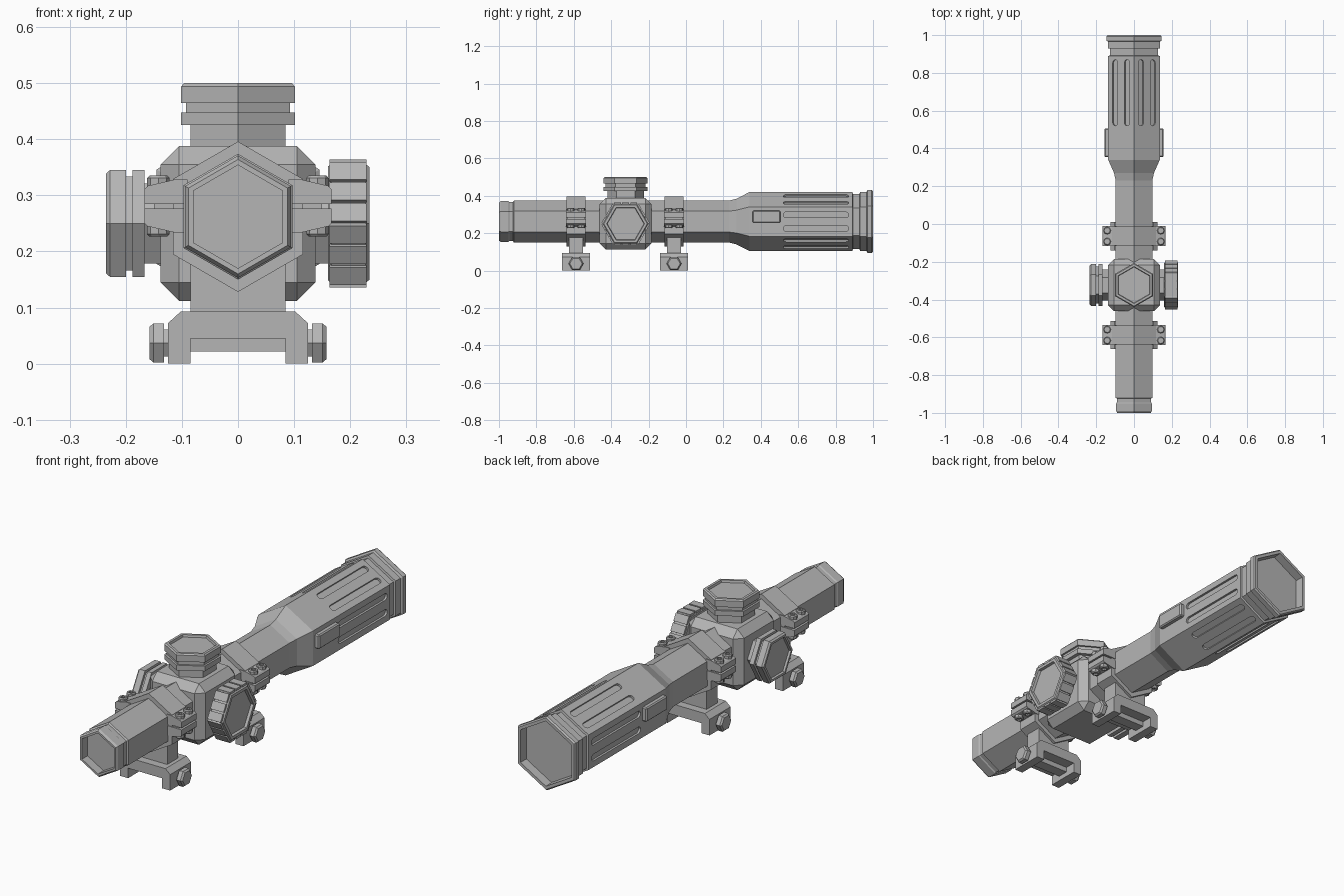
import bpy, bmesh, math
from mathutils import Vector, Matrix

if "Cube" in bpy.data.objects:
    bpy.data.objects.remove(bpy.data.objects["Cube"], do_unlink=True)

metal = bpy.data.materials.new("grey_metal")
GREY = (0.46, 0.46, 0.46, 1)
metal.diffuse_color = GREY
metal.use_nodes = True
metal.node_tree.nodes["Principled BSDF"].inputs["Base Color"].default_value = GREY

X, Y, Z = Vector((1, 0, 0)), Vector((0, 1, 0)), Vector((0, 0, 1))
AXIS_Z = 0.262          # height of the optical axis
TURRET = Vector((0, -0.323, 0.25))


def finish(bm, name):
    bmesh.ops.recalc_face_normals(bm, faces=bm.faces)
    mesh = bpy.data.meshes.new(name)
    bm.to_mesh(mesh)
    bm.free()
    mesh.materials.append(metal)
    obj = bpy.data.objects.new(name, mesh)
    bpy.context.collection.objects.link(obj)
    return obj


def add_lathe(bm, profile, origin, axis, corner, sides=6):
    """Sweep (position, radius) pairs round an axis; one corner points along 'corner'."""
    side = axis.cross(corner)
    rings = []
    for t, r in profile:
        ring = []
        for k in range(sides):
            a = 2 * math.pi * k / sides
            ring.append(bm.verts.new(origin + axis * t + (corner * math.cos(a) + side * math.sin(a)) * r))
        rings.append(ring)
    for lo, hi in zip(rings, rings[1:]):
        for k in range(sides):
            n = (k + 1) % sides
            bm.faces.new((lo[k], lo[n], hi[n], hi[k]))
    bm.faces.new(rings[0])
    bm.faces.new(rings[-1])


def add_prism(bm, outline, origin, u, v, depth):
    """Extrude a flat outline, centred on origin, along u x v."""
    n = u.cross(v) * (depth / 2)
    ends = [[bm.verts.new(origin + u * a + v * b + n * s) for a, b in outline] for s in (-1, 1)]
    for end in ends:
        bm.faces.new(end)
    count = len(outline)
    for k in range(count):
        m = (k + 1) % count
        bm.faces.new((ends[0][k], ends[0][m], ends[1][m], ends[1][k]))


def box_outline(w, h):
    return [(-w, -h), (w, -h), (w, h), (-w, h)]


def lathe(name, *args):
    bm = bmesh.new()
    add_lathe(bm, *args)
    return finish(bm, name)


def prism(name, *args):
    bm = bmesh.new()
    add_prism(bm, *args)
    return finish(bm, name)


def bevel(obj, width):
    mod = obj.modifiers.new("Bevel", "BEVEL")
    mod.width, mod.segments = width, 1


# Main tube: eyepiece recess, tube, flare, bell and lens recess in one sweep
tube = lathe("scope_tube", [
    (-0.96, 0.092), (-1.0, 0.092), (-1.0, 0.102), (-0.99, 0.109), (-0.95, 0.109),
    (-0.945, 0.105), (-0.925, 0.105), (-0.92, 0.112), (0.23, 0.112), (0.27, 0.122),
    (0.34, 0.158), (0.89, 0.158), (0.892, 0.147), (0.928, 0.147), (0.93, 0.158),
    (0.965, 0.158), (0.97, 0.168), (0.993, 0.168), (1.0, 0.162), (1.0, 0.147), (0.96, 0.145),
], Vector((0, 0, AXIS_Z)), Y, Z)

# Rounded flutes cut into each bell face
bm = bmesh.new()
half, reach = 0.015, 0.16
flute = []
for k in range(14):
    a = math.pi * (k % 7) / 6 - math.pi / 2 + (math.pi if k > 6 else 0)
    flute.append((half * math.cos(a) + (reach if k < 7 else -reach), half * math.sin(a)))
for k in range(6):
    a = k * math.pi / 3
    normal = Vector((math.cos(a), 0, math.sin(a)))
    along = normal.cross(Y)
    for s in (-0.036, 0.036):
        add_prism(bm, flute, Vector((0, 0.695, AXIS_Z)) + normal * 0.147 + along * s, Y, along, 0.04)
cutter = finish(bm, "flute_cutter")
cutter.hide_render = True
cut = tube.modifiers.new("Flutes", "BOOLEAN")
cut.operation, cut.solver, cut.object = "DIFFERENCE", "EXACT", cutter
bpy.context.view_layer.objects.active = tube
bpy.ops.object.modifier_apply(modifier=cut.name)
bpy.data.objects.remove(cutter, do_unlink=True)

# Raised plates on the bell sides
for name, s in (("left", 1), ("right", -1)):
    plate = prism(name + "_bell_plate", box_outline(0.075, 0.032),
                  Vector((s * 0.141, 0.43, 0.288)), Y, Z, 0.032)
    bevel(plate, 0.005)

# Turret housing
housing = prism("turret_housing", box_outline(0.138, 0.138), TURRET, X, Z, 0.277)
bevel(housing, 0.033)

# Top turret with a dished cap
lathe("top_turret", [
    (0.12, 0.098), (0.175, 0.098), (0.175, 0.117), (0.198, 0.117), (0.198, 0.107), (0.215, 0.107),
    (0.215, 0.117), (0.244, 0.117), (0.25, 0.111), (0.25, 0.098), (0.24, 0.095),
], TURRET, Z, Y)

# Stepped knob on the right side
lathe("right_knob", [
    (0.12, 0.082), (0.167, 0.082), (0.167, 0.11), (0.188, 0.11), (0.188, 0.097), (0.2, 0.097),
    (0.2, 0.11), (0.228, 0.11), (0.235, 0.103), (0.235, 0.092), (0.226, 0.089),
], TURRET, -X, Y)

# Ridged knob on the left side
bm = bmesh.new()
add_lathe(bm, [
    (0.12, 0.082), (0.16, 0.082), (0.16, 0.117), (0.167, 0.123), (0.227, 0.123),
    (0.234, 0.116), (0.234, 0.101), (0.222, 0.098),
], TURRET, X, Y)
for k in range(6):
    a = (k + 0.5) * math.pi / 3
    normal = Vector((0, math.cos(a), math.sin(a)))
    along = X.cross(normal)
    for s in (-0.043, 0, 0.043):
        add_prism(bm, box_outline(0.033, 0.018),
                  TURRET + X * 0.196 + normal * 0.107 + along * s, X, along, 0.014)
finish(bm, "left_ridged_knob")

# Mounts: clamp ring, ears with screws, post, rail foot and cross bolts
EAR = [(0.09, 0.004), (0.167, 0.004), (0.167, 0.03), (0.161, 0.036), (0.114, 0.047), (0.09, 0.047)]
FOOT = [(0.085, 0), (0.125, 0), (0.125, 0.072), (0.102, 0.093)]
FOOT = [(0.085, 0.045)] + FOOT
FOOT = FOOT + [(-x, z) for x, z in reversed(FOOT)]
EAR_Z = 0.281

for label, y in (("rear", -0.588), ("front", -0.064)):
    at = Vector((0, y, 0))
    lathe(label + "_clamp_ring", [(-0.05, 0.134), (0.05, 0.134)], at + Z * AXIS_Z, Y, Z)

    ears, screws, bolts = bmesh.new(), bmesh.new(), bmesh.new()
    for s in (-1, 1):
        add_prism(ears, box_outline(0.03, 0.008), at + Vector((s * 0.12, 0, EAR_Z)), X, Z, 0.09)
        for d in (-1, 1):
            add_prism(ears, [(s * a, d * b) for a, b in EAR], at + Z * EAR_Z, X, Z, 0.106)
            for dy in (-0.029, 0.029):
                add_lathe(screws, [(0.02, 0.02), (0.05, 0.02), (0.054, 0.016), (0.054, 0.01), (0.047, 0.01)],
                          at + Vector((s * 0.142, dy, EAR_Z)), Z * d, Y, 8)
        add_lathe(bolts, [(0.11, 0.028), (0.132, 0.028), (0.132, 0.04), (0.151, 0.04), (0.158, 0.033)],
                  at + Z * 0.037, X * s, Y)
    finish(ears, label + "_clamp_ears")
    finish(screws, label + "_clamp_screws")
    finish(bolts, label + "_cross_bolts")

    prism(label + "_mount_post", box_outline(0.085, 0.06), at + Z * 0.14, X, Z, 0.076)
    prism(label + "_rail_foot", FOOT, at, X, Z, 0.15)
    prism(label + "_recoil_lug", box_outline(0.087, 0.014), at + Z * 0.036, X, Z, 0.05)
